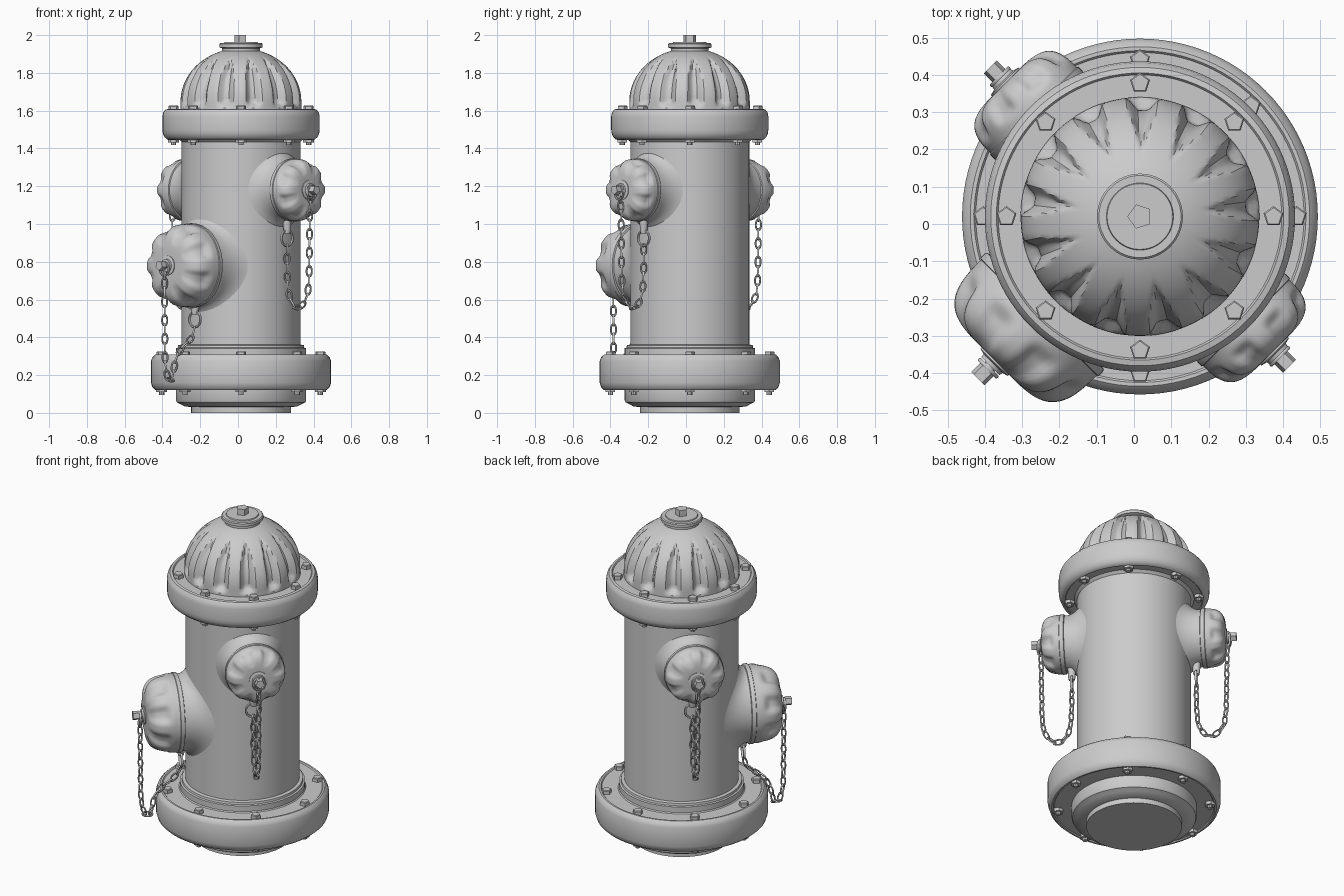
import bpy, bmesh
from math import pi, sin, cos, sqrt, radians, tau
from mathutils import Matrix, Vector

if "Cube" in bpy.data.objects:
    bpy.data.objects.remove(bpy.data.objects["Cube"])

grey = bpy.data.materials.new("plain grey")
grey.diffuse_color = (0.6, 0.6, 0.6, 1)
grey.use_nodes = True
grey.node_tree.nodes["Principled BSDF"].inputs["Base Color"].default_value = (0.6, 0.6, 0.6, 1)

CENTRE = Matrix.Translation((0.016, 0.02, 0))
BODY_R = 0.315


def finish(name, bm, angle=35):
    bmesh.ops.recalc_face_normals(bm, faces=bm.faces)
    mesh = bpy.data.meshes.new(name)
    bm.to_mesh(mesh)
    bm.free()
    mesh.materials.append(grey)
    mesh.shade_smooth()
    mesh.set_sharp_from_angle(angle=radians(angle))
    obj = bpy.data.objects.new(name, mesh)
    bpy.context.collection.objects.link(obj)
    return obj


def add_grid(bm, rings, close_rows=False, caps=True):
    """Bridge rows of points, each row a closed loop."""
    rows = [[bm.verts.new(p) for p in ring] for ring in rings]
    n = len(rows[0])
    pairs = list(zip(rows, rows[1:]))
    if close_rows:
        pairs.append((rows[-1], rows[0]))
    for a, b in pairs:
        for i in range(n):
            j = (i + 1) % n
            bm.faces.new((a[i], a[j], b[j], b[i]))
    if caps and not close_rows:
        bm.faces.new(rows[0])
        bm.faces.new(rows[-1])


def add_lathe(bm, profile, matrix, segs=96, phase=0.0, dent=None):
    """Spin (radius, height) points; dent(angle, radius, height) shrinks the radius."""
    rings = []
    for r, z in profile:
        ring = []
        for i in range(segs):
            a = phase + tau * i / segs
            rr = r - (dent(a, r, z) if dent else 0)
            ring.append(matrix @ Vector((rr * cos(a), rr * sin(a), z)))
        rings.append(ring)
    add_grid(bm, rings)


def lathe(name, profile, matrix=CENTRE, **kw):
    bm = bmesh.new()
    add_lathe(bm, profile, matrix, **kw)
    return finish(name, bm)


def smooth(x):
    x = max(0.0, min(1.0, x))
    return x * x * (3 - 2 * x)


def groove(angle, count, offset, width):
    """Rounded groove across the angle, 1 in its middle, 0 outside."""
    period = tau / count
    d = abs((angle - offset + period / 2) % period - period / 2) / period
    return smooth((width - d) / (width * 0.75)) if width > 0.01 else 0


# Foot, lower flange and collar
lathe("lower_flange", [
    (.264, 0), (.264, .03), (.30, .035), (.318, .045), (.34, .056), (.345, .066),
    (.345, .128), (.44, .128), (.445, .122), (.455, .122), (.469, .135),
    (.477, .16), (.477, .275), (.469, .295), (.455, .308), (.445, .308),
    (.44, .302), (.35, .302), (.345, .308), (.345, .342), (.335, .345),
    (.333, .358), (.315, .362)])

# Barrel
lathe("barrel", [(BODY_R, .35), (BODY_R, 1.455)])

# Upper flange
lathe("upper_flange", [
    (.315, 1.435), (.33, 1.45), (.375, 1.45), (.38, 1.445), (.39, 1.447),
    (.405, 1.46), (.414, 1.48), (.416, 1.5), (.416, 1.57), (.412, 1.59),
    (.40, 1.606), (.385, 1.609), (.38, 1.602), (.31, 1.602)])

# Fluted dome
def dome_dent(a, r, z):
    width = 0.31 * min(1, (r - .15) / .14)
    rise = smooth((z - 1.615) / .035) * smooth((r - .16) / .12)
    return .034 * rise * groove(a, 13, radians(5.4), width)


dome = [(.32, 1.6), (.32, 1.615), (.32, 1.627), (.32, 1.639)]
for k in range(22):
    t = radians(72) * k / 21
    dome.append((.32 * cos(t), 1.65 + .28 * sin(t)))
lathe("dome", dome, segs=182, dent=dome_dent)

# Top cap and operating nut
lathe("top_cap", [(.1, 1.91), (.1, 1.93), (.115, 1.935), (.115, 1.952),
                  (.11, 1.957), (.09, 1.957), (.088, 1.963)], segs=64)
lathe("top_nut", [(.034, 1.955), (.034, 2.0)], segs=5, phase=pi)


# Flange bolts with nuts underneath
def bolts(name, radius, top, bottom):
    bm = bmesh.new()
    for k in range(8):
        a = k * pi / 4
        m = CENTRE @ Matrix.Translation((radius * cos(a), radius * sin(a), 0))
        add_lathe(bm, [(.028, top - .005), (.028, top + .02), (.024, top + .024)],
                  m, segs=5, phase=pi / 2)
        add_lathe(bm, [(.029, bottom + .005), (.029, bottom - .018)], m, segs=6)
        add_lathe(bm, [(.014, bottom), (.014, bottom - .032)], m, segs=8)
    finish(name, bm)


bolts("upper_bolts", .358, 1.603, 1.45)
bolts("lower_bolts", .42, .302, .128)


# Chain of alternating oval links along a path
def add_link(bm, matrix, half_len, half_wid, wire):
    rings = []
    for i in range(14):
        u = tau * i / 14
        c = Vector((half_len * cos(u), half_wid * sin(u), 0))
        out = Vector((half_wid * cos(u), half_len * sin(u), 0)).normalized()
        rings.append([matrix @ (c + wire * (out * cos(v) + Vector((0, 0, sin(v)))))
                      for v in (tau * j / 6 for j in range(6))])
    add_grid(bm, rings, close_rows=True)


def chain(name, frame, points, pitch=.049):
    pts = [Vector((x, 0, z)) for x, z in points]
    samples, carry = [], 0.0
    for a, b in zip(pts, pts[1:]):
        seg = (b - a).length
        s = carry
        while s < seg:
            samples.append(a.lerp(b, s / seg))
            s += pitch
        carry = s - seg
    bm = bmesh.new()
    for k, (a, b) in enumerate(zip(samples, samples[1:])):
        q = (b - a).to_track_quat('X', 'Z').to_matrix().to_4x4()
        twist = Matrix.Rotation(pi / 4 + k * pi / 2, 4, 'X')
        add_link(bm, frame @ Matrix.Translation((a + b) / 2) @ q @ twist, .029, .014, .005)
    # large ring at the fixed end, and loop round the stem
    end = Matrix.Translation(pts[-1] + Vector((0, 0, .035)))
    add_link(bm, frame @ end @ Matrix.Rotation(pi / 2, 4, 'Y'), .042, .042, .007)
    start = Matrix.Translation(pts[0])
    add_link(bm, frame @ start @ Matrix.Rotation(pi / 2, 4, 'Y'), .036, .032, .006)
    finish(name, bm, 60)


# Hose outlet: flared neck, collar, fluted cap and stem
def outlet(name, degrees, z, r, collar, front, tip, flare, path):
    turn = CENTRE @ Matrix.Rotation(radians(degrees), 4, 'Z')
    axis = turn @ Matrix.Translation((0, 0, z)) @ Matrix.Rotation(pi / 2, 4, 'Y')

    rings = []
    for k in range(11):
        s = k / 10
        rr = r * .95 + (flare - r * .95) * s ** 2.5
        ring = []
        for i in range(64):
            a = tau * i / 64
            reach = sqrt(BODY_R ** 2 - (flare * sin(a)) ** 2) - .003
            ring.append(axis @ Vector((rr * cos(a), rr * sin(a),
                                       collar + .01 + (reach - collar - .01) * s)))
        rings.append(ring)
    bm = bmesh.new()
    add_grid(bm, rings, caps=False)
    finish(name + "_neck", bm, 50)

    lathe(name + "_collar", [(r * .93, collar), (r * .99, collar + .004), (r, collar + .01),
                             (r, collar + .026), (r * .95, collar + .032)], axis, segs=64)

    base = collar + .03
    length = front + .014 - base

    def cap_dent(a, rr, h):
        u = (h - base) / length
        rise = smooth((u - .2) / .3) * smooth((rr / r - .42) / .3)
        return .1 * r * rise * groove(a, 8, pi / 8, .36)

    prof = [(r * .98, base - .004)]
    for k in range(25):
        t = radians(86) * k / 24
        prof.append((r * .98 * cos(t) ** .42, base + length * sin(t) ** .7))
    lathe(name + "_cap", prof, axis, segs=96, dent=cap_dent)

    top = front + .01
    lathe(name + "_washer", [(.052, top - .01), (.052, top + .008), (.036, top + .012),
                             (.034, top + .022)], axis, segs=32)
    lathe(name + "_stem", [(.018, top), (.018, tip - .03)], axis, segs=16)
    lathe(name + "_stem_nut", [(.026, tip - .035), (.026, tip)], axis, segs=5)

    # lug under the neck that holds the chain ring
    x, ring_z = path[-1]
    lug = turn @ Matrix.Translation((x, 0, 0))
    lathe(name + "_lug", [(.016, ring_z + .06), (.02, ring_z + .075), (.024, z - r * .9)],
          lug, segs=12)
    chain(name + "_chain", turn, path)


small_path = [(.53, 1.165), (.515, 1.1), (.51, .72), (.50, .63), (.465, .57), (.42, .545),
              (.375, .58), (.352, .65), (.345, .76), (.345, .89)]
big_path = [(.575, .76), (.573, .7), (.57, .28), (.555, .19), (.53, .155), (.51, .19),
            (.50, .26), (.46, .335), (.40, .37), (.36, .41), (.345, .46)]

outlet("left_outlet", 315, 1.18, .167, .375, .495, .567, .198, small_path)
outlet("rear_outlet", 135, 1.18, .167, .375, .495, .567, .198, small_path)
outlet("main_outlet", 225, .78, .224, .355, .535, .615, .25, big_path)
